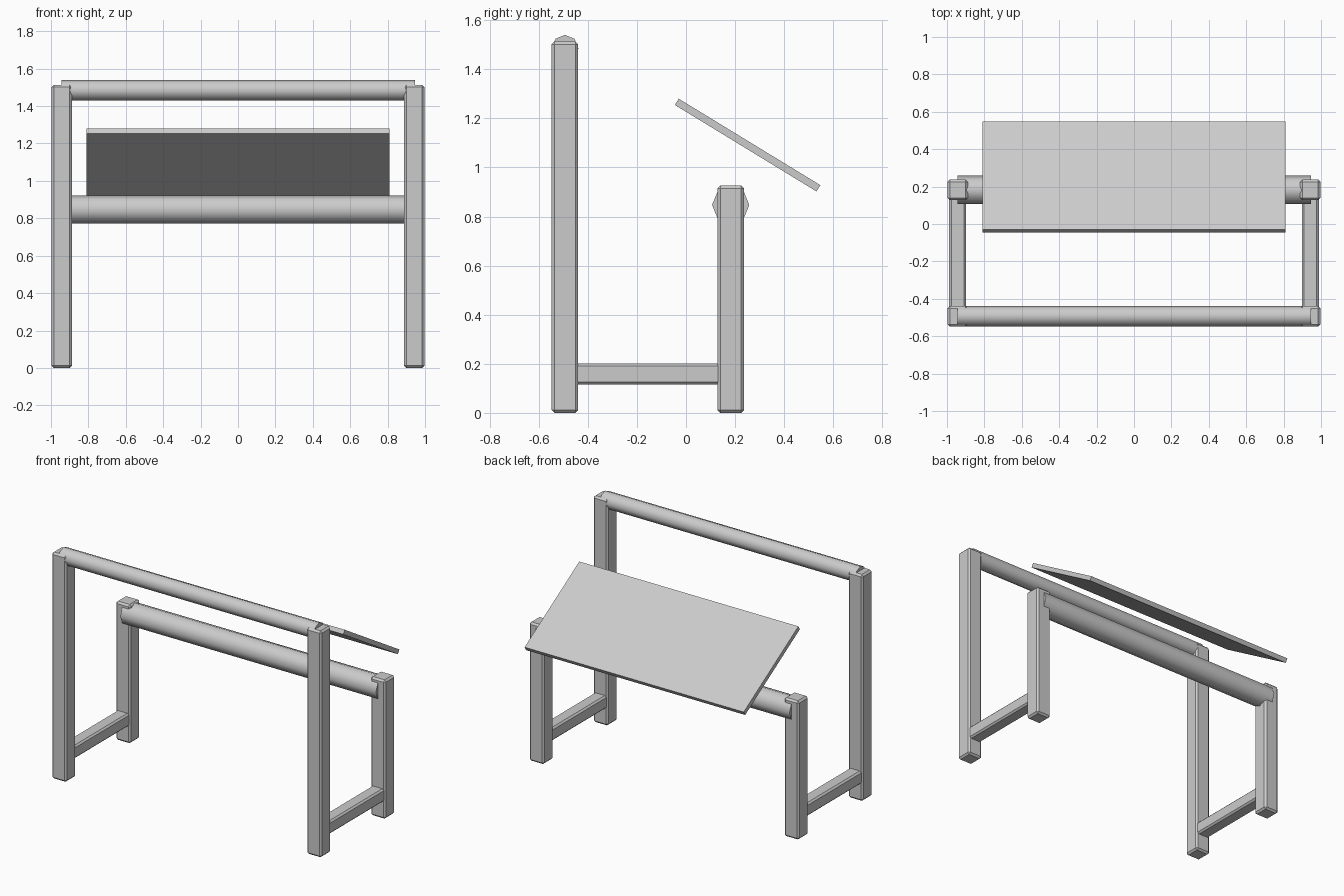
import bpy, math

if "Cube" in bpy.data.objects:
    bpy.data.objects.remove(bpy.data.objects["Cube"])


def box(name, x, y, z, bevel=0.0):
    """Box spanning the given (min, max) ranges, with optional chamfered edges."""
    bpy.ops.mesh.primitive_cube_add(
        size=1, location=[(a + b) / 2 for a, b in (x, y, z)])
    ob = bpy.context.object
    ob.name = name
    ob.scale = [b - a for a, b in (x, y, z)]
    bpy.ops.object.transform_apply(location=False, rotation=False, scale=True)
    if bevel:
        mod = ob.modifiers.new("chamfer", 'BEVEL')
        mod.width = bevel
        mod.segments = 1
    return ob


def bar(name, radius, y, z):
    """Eight-sided smooth bar running along x."""
    bpy.ops.mesh.primitive_cylinder_add(
        vertices=8, radius=radius, depth=1.89,
        location=(0, y, z), rotation=(0, math.pi / 2, 0))
    ob = bpy.context.object
    ob.name = name
    bpy.ops.object.shade_smooth_by_angle(angle=math.radians(50))
    return ob


# Posts and low side rails, left and right
for side, s in (("left", -1), ("right", 1)):
    post_x = sorted((s * 0.888, s * 0.997))
    rail_x = sorted((s * 0.897, s * 0.988))
    box(f"front_post_{side}", post_x, (-0.548, -0.439), (0, 1.513), 0.012)
    box(f"back_post_{side}", post_x, (0.128, 0.237), (0, 0.927), 0.012)
    box(f"side_rail_{side}", rail_x, (-0.46, 0.15), (0.115, 0.202), 0.011)

# Crossbars
bar("front_crossbar", 0.055, -0.493, 1.485)
bar("back_crossbar", 0.076, 0.182, 0.847)

# Tilted board
board = box("tilted_board", (-0.81, 0.81), (-0.087, 0.589), (1.076, 1.106))
board.rotation_euler.x = math.radians(-31.4)
